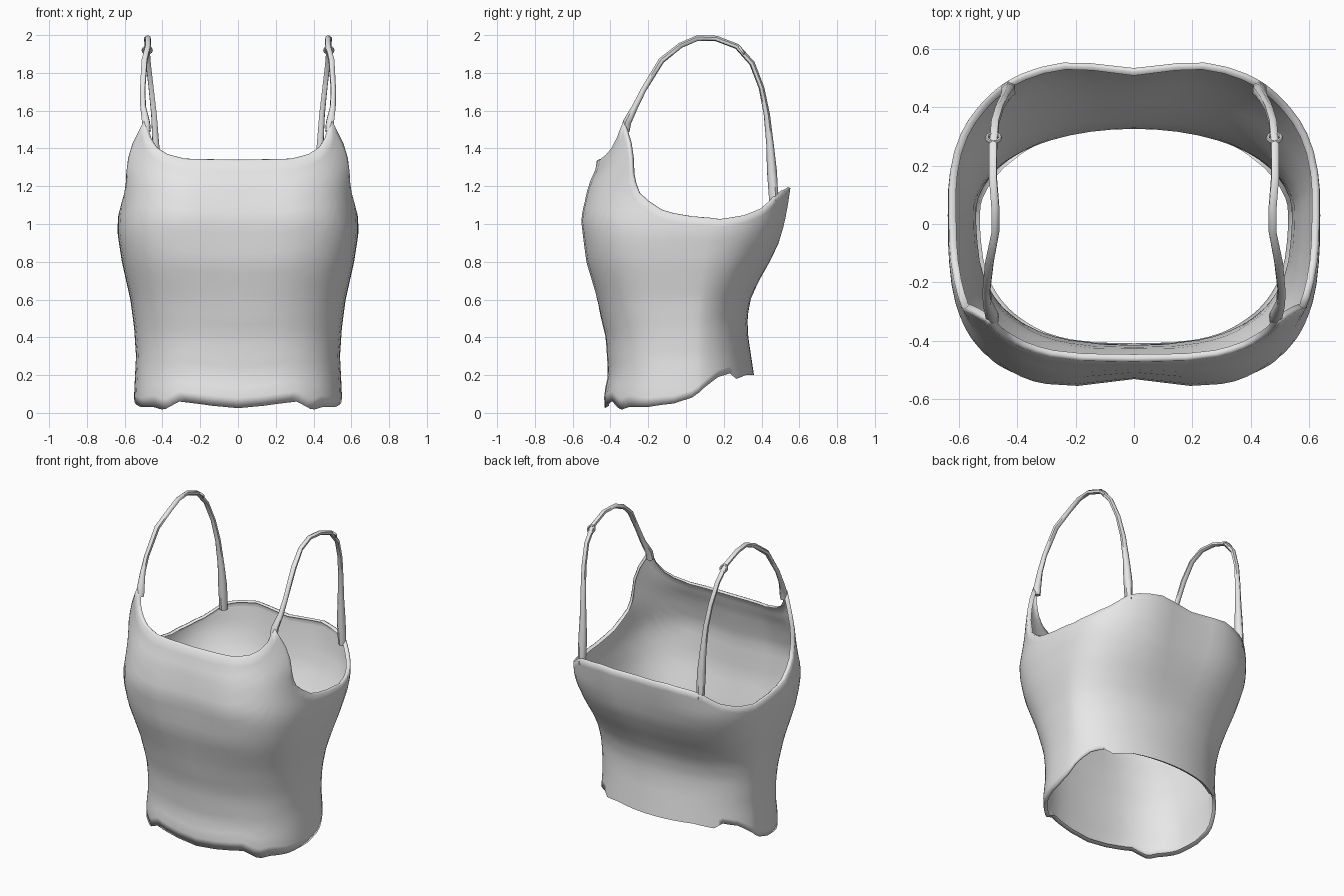
import bpy, bmesh, math
from mathutils import Vector

if "Cube" in bpy.data.objects:
    bpy.data.objects.remove(bpy.data.objects["Cube"])

mat = bpy.data.materials.new("light_grey_cloth")
mat.diffuse_color = (0.8, 0.8, 0.8, 1)
mat.use_nodes = True
mat.node_tree.nodes["Principled BSDF"].inputs["Base Color"].default_value = mat.diffuse_color


def interp(table, v):
    if v <= table[0][0]:
        return table[0][1]
    for (a, p), (b, q) in zip(table, table[1:]):
        if v <= b:
            return p + (q - p) * (v - a) / (b - a)
    return table[-1][1]


# Body outline by height: half width, front depth, back depth
WIDTH = [(0.03, .55), (.1, .55), (.3, .54), (.45, .55), (.6, .57), (.8, .615), (.95, .638),
         (1.03, .636), (1.1, .628), (1.2, .628), (1.3, .65), (1.4, .65), (1.55, .61)]
FRONT = [(0.03, -.43), (.1, -.435), (.2, -.412), (.4, -.425), (.6, -.475), (.8, -.538),
         (1.03, -.57), (1.2, -.53), (1.3, -.48), (1.4, -.46), (1.55, -.46)]
BACK = [(.1, .37), (.2, .36), (.4, .33), (.5, .325), (.6, .345), (.7, .395), (.8, .455),
        (.9, .505), (1.0, .535), (1.1, .555), (1.2, .57)]
# Roundness of the plan by height: small is squarer, 1 is an ellipse
ROUND_FRONT = [(.05, .76), (.4, .74), (.6, .70), (.9, .64), (1.1, .65), (1.3, .68), (1.4, .71)]
ROUND_BACK = [(.2, 1.0), (.5, .97), (.8, .80), (1.0, .70), (1.2, .70)]
# Edges by angle around the body: -90 is the front, 90 the back
TOP = [(-90, 1.335), (-72, 1.34), (-62, 1.365), (-55, 1.40), (-48, 1.455), (-41, 1.54),
       (-35, 1.43), (-28, 1.27), (-20, 1.16), (-8, 1.07), (0, 1.035), (10, 1.02),
       (25, 1.04), (38, 1.075), (45, 1.11), (52, 1.15), (60, 1.17), (75, 1.19), (90, 1.175)]
HEM = [(-90, .025), (-72, .05), (-62, .06), (-50, .015), (-41, .03), (-25, .03), (-8, .05),
       (0, .08), (10, .13), (25, .19), (38, .21), (45, .18), (60, .20), (90, .2)]
MID = 0.03
ROWS = 24


def section(deg, z, inset=0.0):
    t = math.radians(deg)
    c, s = max(math.cos(t), 0), math.sin(t)
    # blend the roundness across the side seam
    k = min(1, max(0, (s + .25) / .5))
    e = interp(ROUND_FRONT, z) * (1 - k) + interp(ROUND_BACK, z) * k
    x = 0.0 if abs(deg) == 90 else interp(WIDTH, z) * c ** e
    depth = interp(FRONT if s < 0 else BACK, z) - MID
    y = abs(depth) * math.copysign(abs(s) ** e, s)
    # shallow hollow down the centre of the chest and back
    fade = min(1, max(0, (z - .5) * 2))
    if s < 0:
        fade *= min(1, max(0, (1.34 - z) * 5))
    y *= 1 - .06 * math.exp(-(x / .16) ** 2) * fade
    p = Vector((x, y, 0))
    p *= 1 - inset / max(p.length, .1)
    return Vector((p.x, p.y + MID, z))


def finish(ob, angle=60):
    ob.data.materials.clear()
    ob.data.materials.append(mat)
    bpy.ops.object.select_all(action='DESELECT')
    ob.select_set(True)
    bpy.context.view_layer.objects.active = ob
    bpy.ops.object.shade_smooth_by_angle(angle=math.radians(angle))


# Columns: every edge corner plus the midpoints between them
cols = [TOP[0][0]]
for (a, _), (b, _) in zip(TOP, TOP[1:]):
    cols += [(a + b) / 2, b]

# Body: one half as a loft with softly turned edges, then mirrored
bm = bmesh.new()
grid = []
for d in cols:
    lo, hi = interp(HEM, d), interp(TOP, d)
    line = [section(d, lo + .012, .022)]
    line += [section(d, lo + (hi - lo) * i / ROWS) for i in range(ROWS + 1)]
    for inset, drop in ((.013, -.006), (.026, .004)):
        p = section(d, hi, inset)
        p.z -= drop
        line.append(p)
    grid.append([bm.verts.new(p) for p in line])
for a, b in zip(grid, grid[1:]):
    for i in range(len(a) - 1):
        bm.faces.new((a[i], b[i], b[i + 1], a[i + 1]))
half = bm.verts[:] + bm.edges[:] + bm.faces[:]
bmesh.ops.mirror(bm, geom=half, axis='X', merge_dist=.001)
bmesh.ops.remove_doubles(bm, verts=bm.verts[:], dist=.0005)
bmesh.ops.recalc_face_normals(bm, faces=bm.faces[:])
if sum(f.normal.dot(f.calc_center_median() - Vector((0, MID, f.calc_center_median().z)))
       for f in bm.faces) < 0:
    bmesh.ops.reverse_faces(bm, faces=bm.faces[:])
me = bpy.data.meshes.new("camisole_body")
bm.to_mesh(me)
bm.free()
body = bpy.data.objects.new("camisole_body", me)
bpy.context.collection.objects.link(body)
finish(body, 120)

# Straps: tapered tubes over the shoulders (x, y, z, thickness)
STRAP = [(.483, -.322, 1.49, 1.4), (.487, -.312, 1.54, 1.4), (.502, -.27, 1.62, 1.0),
         (.505, -.225, 1.71, .9), (.495, -.13, 1.865, 1.0), (.475, -.03, 1.945, .9),
         (.475, .06, 1.984, .9), (.483, .16, 1.982, .9), (.482, .27, 1.94, .9),
         (.475, .35, 1.85, .9), (.46, .40, 1.72, .9), (.445, .428, 1.58, 1.0),
         (.435, .445, 1.42, 1.2), (.43, .455, 1.28, 1.6), (.43, .465, 1.12, 1.5)]
for side, name in ((1, "right"), (-1, "left")):
    cu = bpy.data.curves.new(name + "_strap", 'CURVE')
    cu.dimensions = '3D'
    cu.bevel_depth = .0165
    cu.bevel_resolution = 1
    cu.use_fill_caps = True
    sp = cu.splines.new('POLY')
    sp.points.add(len(STRAP) - 1)
    for pt, (x, y, z, r) in zip(sp.points, STRAP):
        pt.co = (side * x, y, z, 1)
        pt.radius = r
    ob = bpy.data.objects.new(name + "_strap", cu)
    bpy.context.collection.objects.link(ob)
    bpy.ops.object.select_all(action='DESELECT')
    ob.select_set(True)
    bpy.context.view_layer.objects.active = ob
    bpy.ops.object.convert(target='MESH')
    finish(bpy.context.view_layer.objects.active)

    # Adjuster ring around the strap
    bpy.ops.mesh.primitive_torus_add(major_segments=12, minor_segments=6, major_radius=.023,
                                     minor_radius=.007, location=(side * .481, .295, 1.92),
                                     rotation=(math.radians(125), 0, 0))
    ring = bpy.context.object
    ring.name = name + "_strap_ring"
    finish(ring)
